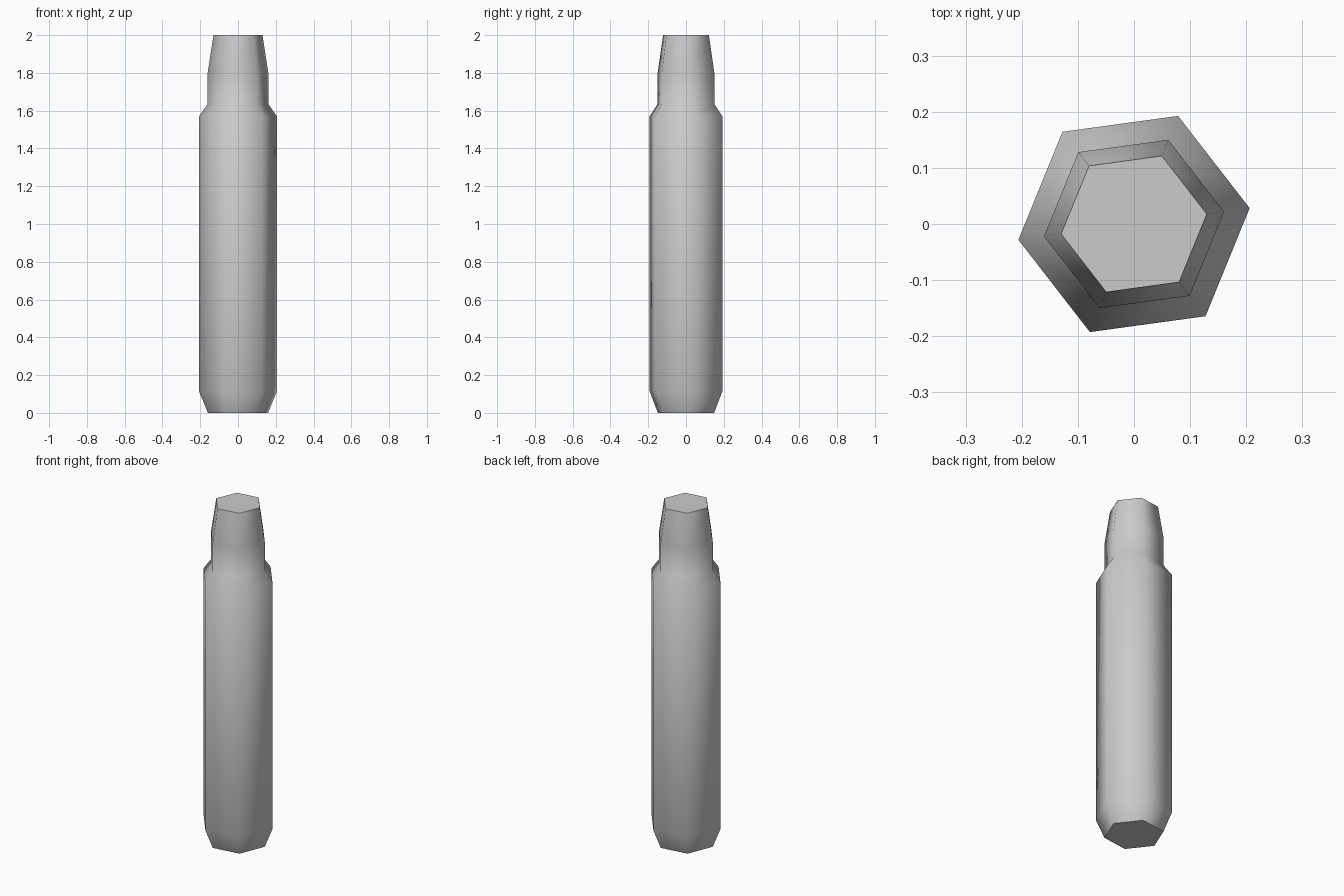
import bpy, bmesh, math

if "Cube" in bpy.data.objects:
    bpy.data.objects.remove(bpy.data.objects["Cube"])

SIDES = 6
TURN = math.radians(7.8)
# (corner radius, height) from bottom chamfer to tapered neck
PROFILE = [(0.161, 0.0), (0.208, 0.115), (0.208, 1.57),
           (0.162, 1.635), (0.162, 1.80), (0.131, 2.0)]

bm = bmesh.new()

# Hexagonal rings
rings = []
for r, z in PROFILE:
    angles = [TURN + i * math.tau / SIDES for i in range(SIDES)]
    rings.append([bm.verts.new((r * math.cos(a), r * math.sin(a), z)) for a in angles])

# Smooth side walls
for low, high in zip(rings, rings[1:]):
    for i in range(SIDES):
        j = (i + 1) % SIDES
        bm.faces.new((low[i], low[j], high[j], high[i])).smooth = True

# Flat end caps with sharp rims
for cap in (bm.faces.new(rings[0][::-1]), bm.faces.new(rings[-1])):
    for e in cap.edges:
        e.smooth = False

mesh = bpy.data.meshes.new("hex_post")
bm.to_mesh(mesh)
bm.free()
bpy.context.collection.objects.link(bpy.data.objects.new("hex_post", mesh))
